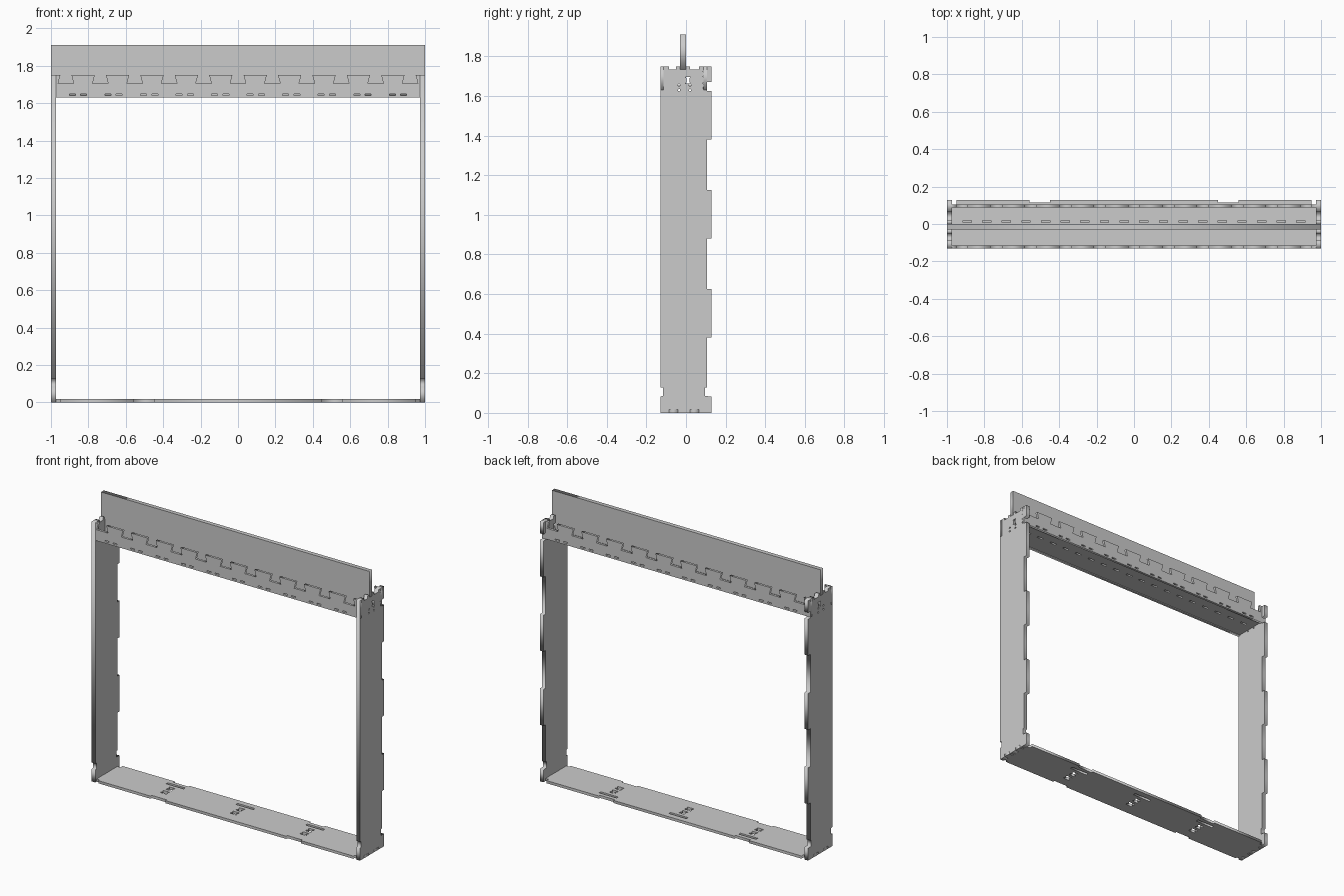
import bpy
from math import cos, sin, pi
from mathutils import Matrix

if "Cube" in bpy.data.objects:
    bpy.data.objects.remove(bpy.data.objects["Cube"])

# Sheet orientation: columns are where the profile's u, v and normal point
FRONT = Matrix(((1, 0, 0), (0, 0, -1), (0, 1, 0))).to_4x4()   # u=x v=z
SIDE = Matrix(((0, 0, 1), (1, 0, 0), (0, 1, 0))).to_4x4()     # u=y v=z
FLAT = Matrix.Identity(4)                                      # u=x v=y


def sheet(name, loops, thick, orient, loc):
    """Flat cut sheet: first loop is the outline, the others are holes."""
    cu = bpy.data.curves.new(name, 'CURVE')
    cu.dimensions = '2D'
    cu.fill_mode = 'BOTH'
    cu.extrude = thick / 2
    for pts in loops:
        s = cu.splines.new('POLY')
        s.points.add(len(pts) - 1)
        for p, (u, v) in zip(s.points, pts):
            p.co = (u, v, 0, 1)
        s.use_cyclic_u = True
    tmp = bpy.data.objects.new(name + "_profile", cu)
    bpy.context.collection.objects.link(tmp)
    bpy.context.view_layer.update()
    dg = bpy.context.evaluated_depsgraph_get()
    me = bpy.data.meshes.new_from_object(tmp.evaluated_get(dg))
    bpy.data.objects.remove(tmp)
    ob = bpy.data.objects.new(name, me)
    bpy.context.collection.objects.link(ob)
    ob.matrix_world = Matrix.Translation(loc) @ orient
    return ob


def rect(u, v, w, h):
    return [(u - w/2, v - h/2), (u + w/2, v - h/2), (u + w/2, v + h/2), (u - w/2, v + h/2)]


def dot(u, v, r):
    return [(u + r * cos(i * pi / 4), v + r * sin(i * pi / 4)) for i in range(8)]


def dogbone(u, v, w, h, b):
    """Rectangular hole with relieved ends."""
    return [(u - w/2 - b, v - h/2), (u + w/2 + b, v - h/2), (u + w/2 + b, v - h/2 + b),
            (u + w/2, v - h/2 + 2*b), (u + w/2, v + h/2 - 2*b), (u + w/2 + b, v + h/2 - b),
            (u + w/2 + b, v + h/2), (u - w/2 - b, v + h/2), (u - w/2 - b, v + h/2 - b),
            (u - w/2, v + h/2 - 2*b), (u - w/2, v - h/2 + 2*b), (u - w/2 - b, v - h/2 + b)]


# Side panels with stepped back edge
out = [(-.13, 0), (-.085, 0), (-.085, .018), (-.04, .018), (-.04, 0), (.02, 0),
       (.02, .018), (.065, .018), (.065, 0), (.128, 0), (.128, .083), (.095, .085),
       (.095, .127), (.105, .127)]
for z in (.38, .88, 1.38):
    out += [(.105, z), (.128, z), (.128, z + .245), (.105, z + .245)]
out += [(.105, 1.67), (.128, 1.67), (.128, 1.75), (.065, 1.75), (.065, 1.735), (.02, 1.735),
        (.02, 1.75), (0, 1.75), (0, 1.735), (-.03, 1.735), (-.03, 1.75), (-.05, 1.75),
        (-.05, 1.735), (-.085, 1.735), (-.085, 1.75), (-.13, 1.75),
        (-.13, .127), (-.117, .127), (-.117, .085), (-.13, .083)]
holes = [dogbone(.01, 1.68, .016, .035, .004)]
holes += [dot(s * .05 - .015, z, .006) for s in (-.4, .7) for z in (1.63, 1.655)]
holes += [dot(y, z, .004) for y in (-.12, .09) for z in (1.64, 1.665, 1.7, 1.725)]
for side, x in (("left", -.986), ("right", .986)):
    sheet(side + "_side_panel", [out] + holes, .027, SIDE, (x, 0, 0))

# Base panel with edge recesses, end tabs and dogbone slots
half = [(.45, -.13), (.45, -.117), (.56, -.117), (.56, -.13), (.95, -.13), (.95, -.117),
        (.972, -.117), (.972, -.085), (1, -.085), (1, -.04), (.972, -.04), (.972, .02),
        (1, .02), (1, .065), (.972, .065), (.972, .105), (.95, .105), (.95, .128),
        (.56, .128), (.56, .115), (.45, .115), (.45, .128)]
base = half + [(-x, y) for x, y in reversed(half)]
cuts = []
for x in (-.52, 0, .52):
    cuts += [rect(x, .08, .13, .018), dogbone(x, .025, .025, .04, .008),
             dogbone(x, -.035, .03, .035, .008)]
sheet("base_panel", [base] + cuts, .018, FLAT, (0, 0, .009))

# Header fascias with dovetail sockets along the top and slot pairs below
top = [(-1, 1.63), (1, 1.63), (1, 1.75)]
for i in range(5, -6, -1):
    c = i * .184
    top += [(c + .03, 1.75), (c + .042, 1.704), (c - .042, 1.704), (c - .03, 1.75)]
top.append((-1, 1.75))
slots = [rect((i - 4.5) * .19 + d, 1.645, .032, .008) for i in range(10) for d in (-.03, .03)]
pins = [dot(s * .986, z, .004) for s in (-1, 1) for z in (1.67, 1.69, 1.71, 1.73)]
sheet("front_fascia", [top] + slots + pins, .016, FRONT, (0, -.122, 0))
sheet("back_fascia", [top] + slots + pins, .016, FRONT, (0, .097, 0))

# Header floor with a row of slots
row = [rect((i - 8.5) * .105, .014, .045, .012) for i in range(18)]
sheet("header_floor", [[(-.972, -.115), (.972, -.115), (.972, .09), (-.972, .09)]] + row,
      .018, FLAT, (0, 0, 1.645))

# Tall centre board resting in the side notches
board = [(-.972, 1.654), (.972, 1.654), (.972, 1.735), (1, 1.735), (1, 1.91),
         (-1, 1.91), (-1, 1.735), (-.972, 1.735)]
sheet("centre_board", [board], .029, FRONT, (0, -.015, 0))
